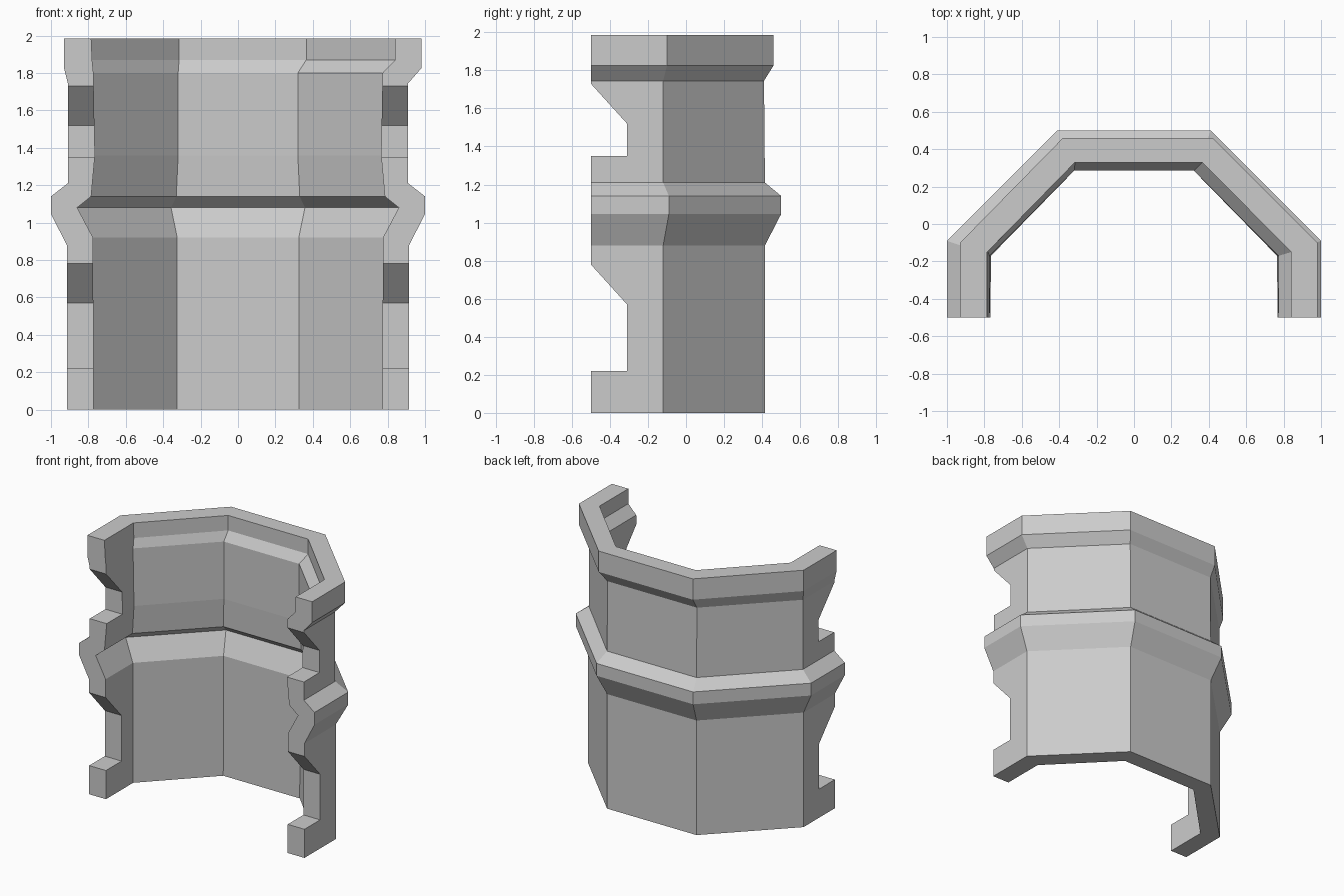
import bpy, bmesh

if "Cube" in bpy.data.objects:
    bpy.data.objects.remove(bpy.data.objects["Cube"])

# Cross-section of the shell: (z, side x, side-corner y, back-corner x, back y)
# with optional left-hand side x and back x where the collar is lopsided
OUTER = [
    (0.00, 0.915, -0.12, 0.38, 0.415),
    (0.88, 0.915, -0.12, 0.38, 0.415),
    (1.045, 1.00, -0.09, 0.41, 0.50),
    (1.14, 1.00, -0.09, 0.41, 0.50),
    (1.21, 0.91, -0.12, 0.38, 0.415),
    (1.745, 0.91, -0.12, 0.38, 0.41),
    (1.825, 0.98, -0.10, 0.42, 0.46, 0.93, 0.38),
    (1.985, 0.98, -0.10, 0.42, 0.46, 0.93, 0.38),
]
INNER = [
    (1.985, 0.84, -0.15, 0.365, 0.33, 0.785, 0.315),
    (1.87, 0.84, -0.15, 0.365, 0.33, 0.78, 0.315),
    (1.80, 0.773, -0.17, 0.32, 0.285),
    (1.36, 0.765, -0.17, 0.32, 0.285),
    (1.14, 0.785, -0.16, 0.33, 0.295),
    (1.08, 0.86, -0.135, 0.358, 0.365),
    (0.92, 0.775, -0.17, 0.325, 0.288),
    (0.00, 0.772, -0.17, 0.325, 0.285),
]
FRONT = -0.5


def new_object(name, bm):
    bmesh.ops.recalc_face_normals(bm, faces=bm.faces)
    me = bpy.data.meshes.new(name)
    bm.to_mesh(me)
    bm.free()
    ob = bpy.data.objects.new(name, me)
    bpy.context.collection.objects.link(ob)
    return ob


def loft(bm, stations):
    """Bridge a row of closed sections and cap both ends."""
    rows = [[bm.verts.new(p) for p in s] for s in stations]
    n = len(rows[0])
    for a, b in zip(rows, rows[1:]):
        for i in range(n):
            j = (i + 1) % n
            bm.faces.new((a[i], a[j], b[j], b[i]))
    bm.faces.new(rows[0])
    bm.faces.new(rows[-1][::-1])


def stations_of(section):
    cols = [[] for _ in range(6)]
    for z, xs, yc, xb, yb, *left in section:
        ls, lb = left or (xs, xb)
        plan = [(-ls, FRONT), (-ls, yc), (-lb, yb), (xb, yb), (xs, yc), (xs, FRONT)]
        for col, (x, y) in zip(cols, plan):
            col.append((x, y, z))
    return cols


# Half-octagon shell
bm = bmesh.new()
loft(bm, stations_of(OUTER + INNER))
shell = new_object("half_sleeve_shell", bm)

# Notches in the front edges, sloped at the top
for k, (z0, z1, z2) in enumerate([(0.22, 0.57, 0.78), (1.35, 1.52, 1.73)]):
    z3 = z2 + (z2 - z1) * 0.1 / 0.19
    prof = [(-0.6, z0), (-0.31, z0), (-0.31, z1), (-0.6, z3)]
    bm = bmesh.new()
    loft(bm, [[(x, y, z) for y, z in prof] for x in (-1.2, 1.2)])
    cutter = new_object(f"notch_cutter_{k}", bm)
    cutter.hide_render = True
    cutter.hide_set(True)
    mod = shell.modifiers.new("notch", 'BOOLEAN')
    mod.operation = 'DIFFERENCE'
    mod.solver = 'EXACT'
    mod.object = cutter

# Bake the cuts and remove the cutters
dg = bpy.context.evaluated_depsgraph_get()
shell.data = bpy.data.meshes.new_from_object(shell.evaluated_get(dg))
shell.modifiers.clear()
for ob in [o for o in bpy.data.objects if o.name.startswith("notch_cutter")]:
    bpy.data.objects.remove(ob)
